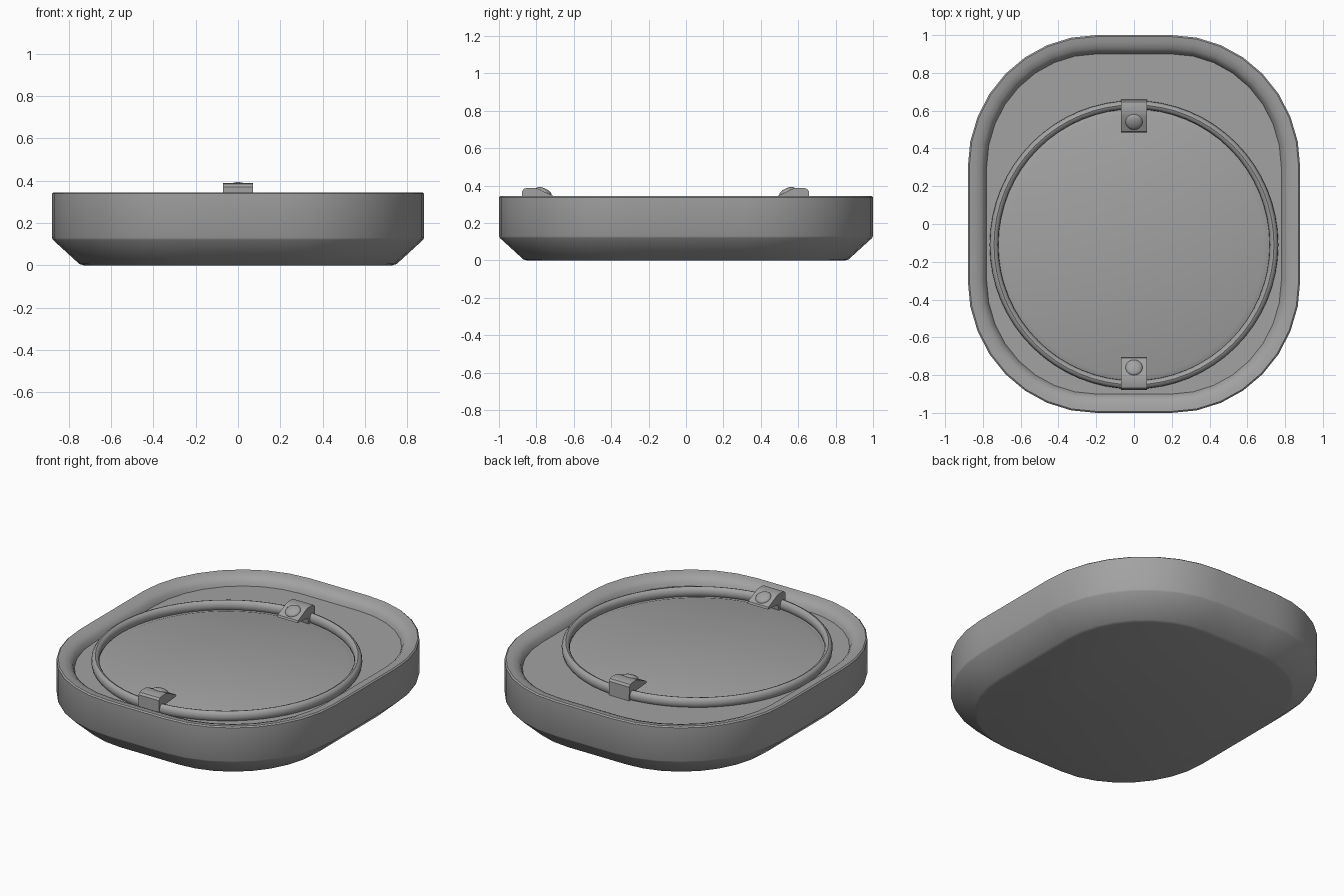
import bpy, bmesh, math
from mathutils import Vector

if "Cube" in bpy.data.objects:
    bpy.data.objects.remove(bpy.data.objects["Cube"], do_unlink=True)

grey = bpy.data.materials.new("mid grey")
colour = (0.36, 0.36, 0.36, 1)
grey.diffuse_color = colour
grey.use_nodes = True
grey.node_tree.nodes["Principled BSDF"].inputs["Base Color"].default_value = colour


def finish(name, bm, angle=35):
    """Turn a bmesh into a smooth-shaded object with sharp edges kept."""
    bmesh.ops.recalc_face_normals(bm, faces=bm.faces[:])
    mesh = bpy.data.meshes.new(name)
    bm.to_mesh(mesh)
    bm.free()
    mesh.materials.append(grey)
    mesh.polygons.foreach_set("use_smooth", [True] * len(mesh.polygons))
    mesh.set_sharp_from_angle(angle=math.radians(angle))
    obj = bpy.data.objects.new(name, mesh)
    bpy.context.collection.objects.link(obj)
    return obj


def bridge(bm, a, b):
    for i in range(len(a)):
        j = (i + 1) % len(a)
        bm.faces.new((a[i], a[j], b[j], b[i]))


def loft(name, outline, profile, close=False):
    """Stack outline(offset) loops at each (offset, z); cap or close the ends."""
    bm = bmesh.new()
    rings = [[bm.verts.new((x, y, z)) for x, y in outline(o)] for o, z in profile]
    for a, b in zip(rings, rings[1:]):
        bridge(bm, a, b)
    if close:
        bridge(bm, rings[-1], rings[0])
    else:
        bm.faces.new(rings[0])
        bm.faces.new(rings[-1])
    return finish(name, bm)


def rounded_rectangle(inset):
    points = []
    for k, (sx, sy) in enumerate([(1, 1), (-1, 1), (-1, -1), (1, -1)]):
        for i in range(9):
            t = math.pi / 2 * (k + i / 8)
            points.append((sx * 0.2 + (0.68 - inset) * math.cos(t),
                           sy * 0.3 + (0.70 - inset) * math.sin(t)))
    return points


CY = -0.11  # centre of the ring and disc along y


def circle(radius):
    return [(radius * math.cos(2 * math.pi * i / 64),
             CY + radius * math.sin(2 * math.pi * i / 64)) for i in range(64)]


# Tray: chamfered base, straight wall, rounded lip and sunken floor
loft("tray", rounded_rectangle,
     [(0.15, 0), (0.13, 0.006), (0.005, 0.12), (0, 0.13), (0, 0.338), (0.008, 0.345),
      (0.04, 0.341), (0.07, 0.33), (0.09, 0.312), (0.1, 0.285)])

# Round plate with a sloping edge
loft("round_plate", circle, [(0.725, 0.27), (0.72, 0.283), (0.69, 0.294)])

# Retaining ring
section = [(0.741 + 0.023 * math.cos(2 * math.pi * i / 12),
            0.308 + 0.032 * math.sin(2 * math.pi * i / 12)) for i in range(12)]
loft("retaining_ring", circle, section, close=True)

# Clips: (distance from ring centre, z) side profile, mirrored front to back
clip_profile = [(0.595, 0.333), (0.6, 0.345), (0.645, 0.366), (0.68, 0.383), (0.70, 0.388),
                (0.74, 0.388), (0.757, 0.383), (0.767, 0.37), (0.768, 0.285),
                (0.70, 0.285), (0.695, 0.325)]
for name, side in (("back", 1), ("front", -1)):
    bm = bmesh.new()
    ends = [[bm.verts.new((x, CY + side * d, z)) for d, z in clip_profile]
            for x in (-0.07, 0.07)]
    bridge(bm, *ends)
    for end in ends:
        bm.faces.new(end)
    finish(name + "_clip", bm)

    # Low domed button on the sloping face of the clip
    bm = bmesh.new()
    bmesh.ops.create_uvsphere(bm, u_segments=24, v_segments=12, radius=1)
    bmesh.ops.scale(bm, vec=(0.045, 0.045, 0.018), verts=bm.verts[:])
    button = finish(name + "_clip_button", bm)
    button.location = Vector((0, CY + side * 0.65, 0.368))
    button.rotation_euler.x = side * math.radians(25)
